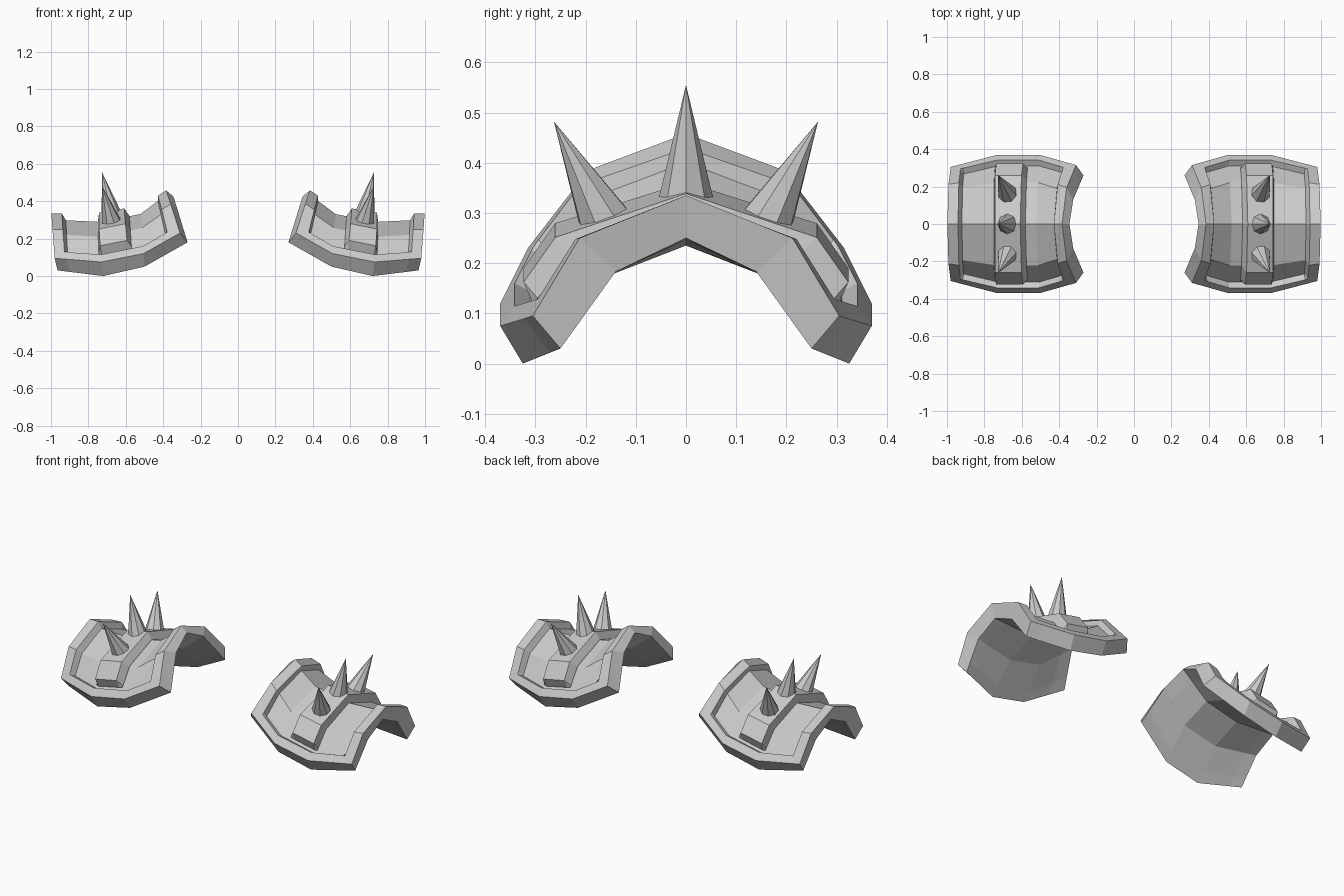
import bpy, bmesh, math
from mathutils import Vector

if "Cube" in bpy.data.objects:
    bpy.data.objects.remove(bpy.data.objects["Cube"])

steel = bpy.data.materials.new("grey steel")
steel.diffuse_color = (0.6, 0.6, 0.6, 1)
steel.use_nodes = True
steel.node_tree.nodes["Principled BSDF"].inputs["Base Color"].default_value = steel.diffuse_color

# Arch ribs from inner (neck) to outer: crown, shoulder, hem of each skin (x, y, z)
LOWER = [
    [(.345, 0, .425), (.325, .13, .36), (.27, .26, .18)],
    [(.51, 0, .285), (.505, .18, .215), (.50, .325, .05)],
    [(.72, 0, .235), (.72, .18, .165), (.72, .325, 0)],
    [(.975, 0, .25), (.975, .14, .183), (.965, .25, .03)],
]
UPPER = [
    [(.385, 0, .458), (.36, .195, .385), (.31, .315, .23)],
    [(.53, 0, .362), (.52, .25, .285), (.505, .37, .12)],
    [(.74, 0, .325), (.74, .25, .24), (.73, .37, .075)],
    [(.998, 0, .335), (.992, .212, .25), (.98, .305, .095)],
]


def skin(ribs, u, v):
    """Bilinear point on a skin: u runs across ribs 0..3, v along the arch -2..2."""
    i, j = min(int(u), 2), min(int(abs(v)), 1)
    a, b = u - i, abs(v) - j
    p0 = Vector(ribs[i][j]).lerp(Vector(ribs[i][j + 1]), b)
    p1 = Vector(ribs[i + 1][j]).lerp(Vector(ribs[i + 1][j + 1]), b)
    p = p0.lerp(p1, a)
    if v < 0:
        p.y = -p.y
    return p


def point(u, v, h):
    return skin(LOWER, u, v).lerp(skin(UPPER, u, v), h)


def finish(bm, name):
    bmesh.ops.recalc_face_normals(bm, faces=bm.faces)
    me = bpy.data.meshes.new(name)
    bm.to_mesh(me)
    bm.free()
    me.materials.append(steel)
    ob = bpy.data.objects.new(name, me)
    bpy.context.collection.objects.link(ob)
    # left shoulder copy
    ob.modifiers.new("other_side", "MIRROR").use_mirror_merge = False
    return ob


def curved_slab(name, us, vs, top, bottom):
    """Closed slab following the arch, with heights given by functions of grid index."""
    bm = bmesh.new()
    nu, nv = len(us), len(vs)
    layers = [[[bm.verts.new(point(u, v, f(i, j))) for j, v in enumerate(vs)]
               for i, u in enumerate(us)] for f in (bottom, top)]
    for g in layers:
        for i in range(nu - 1):
            for j in range(nv - 1):
                bm.faces.new((g[i][j], g[i + 1][j], g[i + 1][j + 1], g[i][j + 1]))
    ring = ([(i, 0) for i in range(nu)] + [(nu - 1, j) for j in range(1, nv)]
            + [(i, nv - 1) for i in range(nu - 2, -1, -1)] + [(0, j) for j in range(nv - 2, 0, -1)])
    lo, hi = layers
    for (a, b), (c, d) in zip(ring, ring[1:] + ring[:1]):
        bm.faces.new((lo[a][b], lo[c][d], hi[c][d], hi[a][b]))
    return finish(bm, name)


# Shoulder plate: raised rim around a recessed panel
us = [0, .3, .39, 1, 2, 2.73, 2.78, 3]
vs = [-2, -1.76, -1.68, -1, 0, 1, 1.68, 1.76, 2]


def plate_top(i, j):
    return .6 if 2 <= i <= len(us) - 3 and 2 <= j <= len(vs) - 3 else 1


curved_slab("shoulder_plate", us, vs, plate_top, lambda i, j: 0)

# Raised band over the middle of the panel, with bevelled borders
bu = [1.28, 1.36, 2, 2.06]
bv = [-1.6, -1.54, -1, 0, 1, 1.54, 1.6]


def band_top(i, j):
    edge = i in (0, len(bu) - 1) or j in (0, len(bv) - 1)
    return .65 if edge else 1.15


curved_slab("raised_band", bu, bv, band_top, lambda i, j: .4)


# Spikes leaning outward from the band
def spike(name, base, tip, radius=.056, sides=8):
    bm = bmesh.new()
    base, tip = Vector(base), Vector(tip)
    q = (tip - base).to_track_quat('Z', 'Y')
    ring = [bm.verts.new(base + q @ Vector((radius * math.cos(2 * math.pi * k / sides),
                                            radius * math.sin(2 * math.pi * k / sides), 0)))
            for k in range(sides)]
    apex = bm.verts.new(tip)
    bm.faces.new(ring)
    for k in range(sides):
        bm.faces.new((ring[k], ring[(k + 1) % sides], apex))
    return finish(bm, name)


spike("middle_spike", (.675, 0, .322), (.727, 0, .555))
for label, s in (("front", -1), ("back", 1)):
    spike(label + "_spike", (.675, .16 * s, .28), (.727, .263 * s, .482))
